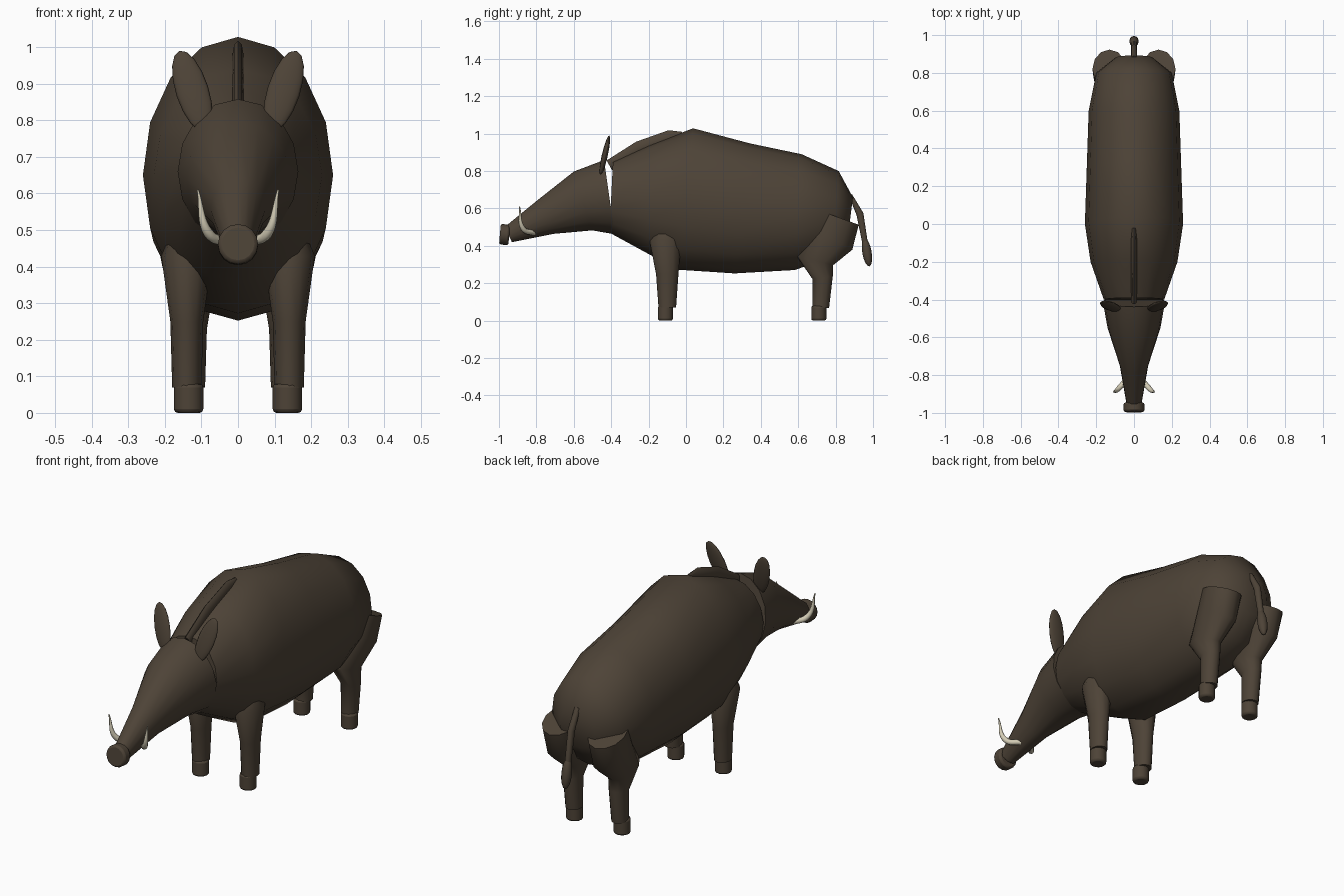
import bpy, bmesh, math
from mathutils import Vector

if "Cube" in bpy.data.objects:
    bpy.data.objects.remove(bpy.data.objects["Cube"], do_unlink=True)


def material(name, red, green, blue):
    mat = bpy.data.materials.new(name)
    mat.use_nodes = True
    mat.diffuse_color = (red, green, blue, 1)
    shader = mat.node_tree.nodes["Principled BSDF"]
    shader.inputs["Base Color"].default_value = mat.diffuse_color
    shader.inputs["Roughness"].default_value = 0.8
    return mat


hide = material("dark brown hide", 0.075, 0.056, 0.038)
ivory = material("ivory", 0.65, 0.6, 0.46)


def finish(obj, name, mat):
    """Name, colour and smooth an object while keeping its hard edges."""
    obj.name = name
    obj.data.materials.append(mat)
    bpy.ops.object.select_all(action="DESELECT")
    obj.select_set(True)
    bpy.context.view_layer.objects.active = obj
    bpy.ops.object.shade_smooth_by_angle(angle=math.radians(50))


def tube(name, rings, sides=12, x=0):
    """Skin ellipses (y, z, half width, half depth) set square to their path."""
    bm = bmesh.new()
    centres = [Vector((0, y, z)) for y, z, width, depth in rings]
    last = len(rings) - 1
    loops = []
    for i, (y, z, width, depth) in enumerate(rings):
        along = (centres[min(i + 1, last)] - centres[max(i - 1, 0)]).normalized()
        across = Vector((0, -along.z, along.y))
        loop = []
        for k in range(sides):
            turn = math.tau * k / sides
            offset = across * depth * math.sin(turn)
            offset.x = width * math.cos(turn)
            loop.append(bm.verts.new(centres[i] + offset))
        loops.append(loop)
    for near, far in zip(loops, loops[1:]):
        for k in range(sides):
            bm.faces.new((near[k - 1], near[k], far[k], far[k - 1]))
    bm.faces.new(loops[0])
    bm.faces.new(loops[-1])
    bmesh.ops.recalc_face_normals(bm, faces=bm.faces)
    mesh = bpy.data.meshes.new(name)
    bm.to_mesh(mesh)
    bm.free()
    obj = bpy.data.objects.new(name, mesh)
    obj.location.x = x
    bpy.context.collection.objects.link(obj)
    finish(obj, name, hide)


def disc(name, location, radius, depth, rotation):
    """Short cylinder with rounded rims."""
    bpy.ops.mesh.primitive_cylinder_add(
        vertices=16, radius=radius, depth=depth,
        location=location, rotation=rotation)
    obj = bpy.context.object
    bevel = obj.modifiers.new("rounded rim", "BEVEL")
    bevel.width = 0.01
    bevel.segments = 2
    finish(obj, name, hide)


def leaf(name, base, tip, width, thickness):
    """Flattened ellipsoid stretched between two points."""
    base, tip = Vector(base), Vector(tip)
    bpy.ops.mesh.primitive_uv_sphere_add(
        segments=12, ring_count=8, radius=1, location=(base + tip) / 2)
    obj = bpy.context.object
    obj.scale = (width, thickness, (tip - base).length / 2)
    obj.rotation_mode = "QUATERNION"
    obj.rotation_quaternion = Vector((0, 0, 1)).rotation_difference(tip - base)
    finish(obj, name, hide)


def tusk(name, side):
    """Upswept tapering horn."""
    curve = bpy.data.curves.new(name, "CURVE")
    curve.dimensions = "3D"
    curve.bevel_depth = 0.014
    curve.bevel_resolution = 2
    curve.use_fill_caps = True
    path = [(0.03, -0.81, 0.47), (0.08, -0.87, 0.49), (0.11, -0.89, 0.61)]
    spline = curve.splines.new("BEZIER")
    spline.bezier_points.add(len(path) - 1)
    for point, (x, y, z), size in zip(spline.bezier_points, path, (1, 1, 0.2)):
        point.co = (side * x, y, z)
        point.radius = size
        point.handle_left_type = point.handle_right_type = "AUTO"
    curve.materials.append(ivory)
    obj = bpy.data.objects.new(name, curve)
    bpy.context.collection.objects.link(obj)


# Barrel body
tube("body", [
    (-0.4, 0.66, 0.16, 0.19),
    (-0.2, 0.65, 0.23, 0.29),
    (0, 0.65, 0.26, 0.38),
    (0.3, 0.6, 0.25, 0.35),
    (0.6, 0.58, 0.24, 0.31),
    (0.8, 0.57, 0.2, 0.23),
    (0.88, 0.56, 0.1, 0.1),
], sides=16)

# Wedge head with a round snout
tube("head", [
    (-0.41, 0.66, 0.165, 0.2),
    (-0.55, 0.64, 0.14, 0.165),
    (-0.75, 0.555, 0.075, 0.1),
    (-0.95, 0.46, 0.04, 0.045),
], sides=16)
disc("snout", (0, -0.97, 0.46), 0.055, 0.05, (math.radians(85), 0, 0))

# Mane ridge over the shoulders
tube("mane", [
    (-0.41, 0.83, 0.015, 0.03),
    (-0.25, 0.92, 0.015, 0.04),
    (-0.08, 0.98, 0.015, 0.04),
    (-0.02, 1, 0.01, 0.01),
], sides=8)

# Tail with a tuft
tube("tail", [
    (0.88, 0.67, 0.015, 0.01),
    (0.93, 0.57, 0.016, 0.02),
    (0.96, 0.4, 0.015, 0.015),
], sides=10)
leaf("tail_tuft", (0, 0.955, 0.44), (0, 0.98, 0.29), 0.025, 0.025)

for label, side in (("left", 1), ("right", -1)):
    tusk(label + "_tusk", side)
    leaf(label + "_ear", (side * 0.09, -0.46, 0.77),
         (side * 0.16, -0.41, 0.99), 0.045, 0.016)

    # Front leg swelling into the shoulder
    tube(label + "_front_leg", [
        (-0.11, 0.5, 0.04, 0.05),
        (-0.11, 0.43, 0.07, 0.085),
        (-0.1, 0.25, 0.045, 0.06),
        (-0.1, 0.07, 0.04, 0.047),
    ], x=side * 0.14)

    # Hind leg with a heavy thigh and bent hock
    tube(label + "_hind_leg", [
        (0.82, 0.55, 0.09, 0.11),
        (0.78, 0.44, 0.085, 0.125),
        (0.69, 0.32, 0.06, 0.1),
        (0.73, 0.23, 0.045, 0.055),
        (0.72, 0.07, 0.04, 0.045),
    ], x=side * 0.13)

    # Hooves
    for end, y in (("front", -0.11), ("hind", 0.71)):
        disc(f"{label}_{end}_hoof", (side * 0.135, y, 0.04), 0.04, 0.08, (0, 0, 0))
